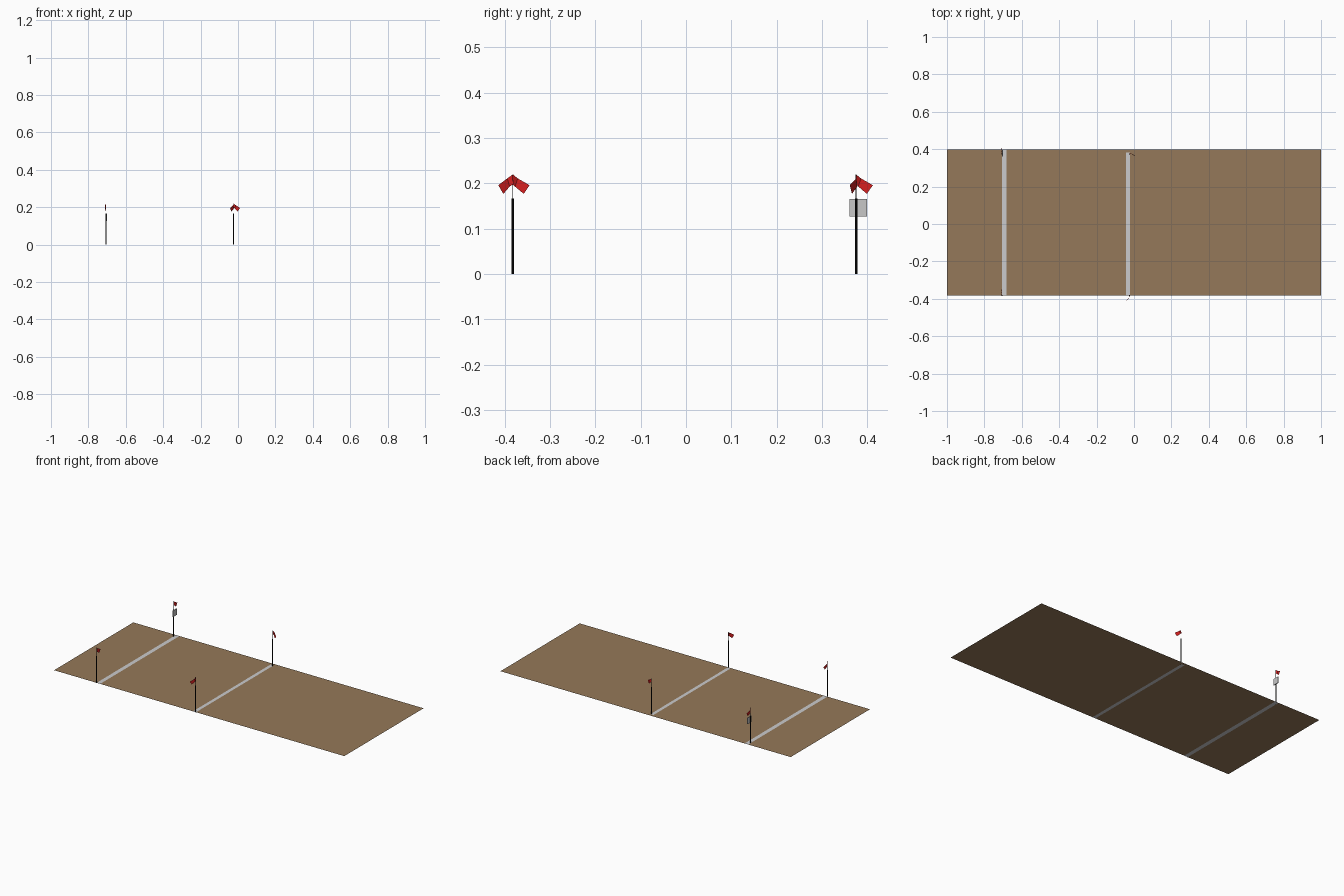
import bpy, bmesh, math
from mathutils import Vector

if "Cube" in bpy.data.objects:
    bpy.data.objects.remove(bpy.data.objects["Cube"])


def material(name, rgb):
    m = bpy.data.materials.new(name)
    m.diffuse_color = (*rgb, 1)
    m.use_nodes = True
    m.node_tree.nodes["Principled BSDF"].inputs["Base Color"].default_value = m.diffuse_color
    return m


EARTH = material("brown earth", (0.30, 0.19, 0.10))
CHALK = material("chalk white", (0.60, 0.60, 0.61))
BLACK = material("pole black", (0.004, 0.004, 0.004))
RED = material("flag red", (0.62, 0.013, 0.013))
GREY = material("sign grey", (0.57, 0.57, 0.57))


def make(name, bm, *mats):
    me = bpy.data.meshes.new(name)
    bm.to_mesh(me)
    bm.free()
    for m in mats:
        me.materials.append(m)
    ob = bpy.data.objects.new(name, me)
    bpy.context.collection.objects.link(ob)
    return ob


# Ground sheet cut into cells, two of the strips are the chalk lines
xs = [-1, -0.707, -0.682, -0.043, -0.022, 1]
ys = [-0.382, 0.382, 0.398]
bm = bmesh.new()
grid = [[bm.verts.new((x, y, 0)) for y in ys] for x in xs]
for i in range(len(xs) - 1):
    for j in range(len(ys) - 1):
        f = bm.faces.new((grid[i][j], grid[i + 1][j], grid[i + 1][j + 1], grid[i][j + 1]))
        f.material_index = 1 if i == 1 or (i == 3 and j == 0) else 0
make("ground", bm, EARTH, CHALK)


# Pole: stout lower shaft with a thin wire on top
def pole(name, x, y):
    bm = bmesh.new()
    for r, z0, z1 in ((0.0028, 0, 0.167), (0.0009, 0.167, 0.22)):
        res = bmesh.ops.create_cone(bm, cap_ends=True, segments=8, radius1=r, radius2=r, depth=z1 - z0)
        bmesh.ops.translate(bm, verts=res["verts"], vec=(x, y, (z0 + z1) / 2))
    make(name, bm, BLACK)


# Drooping flag: a strip with one fold, (distance out, sideways bend, top z, lower distance, bottom z)
def flag(name, x, y, angle):
    out = Vector((math.cos(angle), math.sin(angle), 0))
    side = Vector((-out.y, out.x, 0))
    base = Vector((x, y, 0))
    bm = bmesh.new()
    cols = []
    for d, bend, top, d2, low in ((0, 0, 0.22, -0.002, 0.199),
                                  (0.011, 0.005, 0.211, 0.005, 0.193),
                                  (0.037, 0, 0.196, 0.024, 0.177)):
        cols.append([bm.verts.new(base + out * r + side * bend + Vector((0, 0, z)))
                     for r, z in ((d, top), (d2, low))])
    for a, b in zip(cols, cols[1:]):
        bm.faces.new((a[0], a[1], b[1], b[0]))
    make(name, bm, RED)


posts = {
    "start_left": (-0.706, 0.375, math.radians(90)),
    "start_right": (-0.706, -0.382, math.radians(90)),
    "middle_left": (-0.024, 0.375, math.radians(-22)),
    "middle_right": (-0.024, -0.382, math.radians(-120)),
}
for key, (x, y, a) in posts.items():
    pole(key + "_pole", x, y)
    flag(key + "_flag", x, y, a)

# Square sign plate on one pole
bm = bmesh.new()
bmesh.ops.create_cube(bm, size=1)
bmesh.ops.scale(bm, verts=bm.verts, vec=(0.004, 0.039, 0.039))
bmesh.ops.translate(bm, verts=bm.verts, vec=(-0.703, 0.380, 0.146))
make("sign_plate", bm, GREY)
